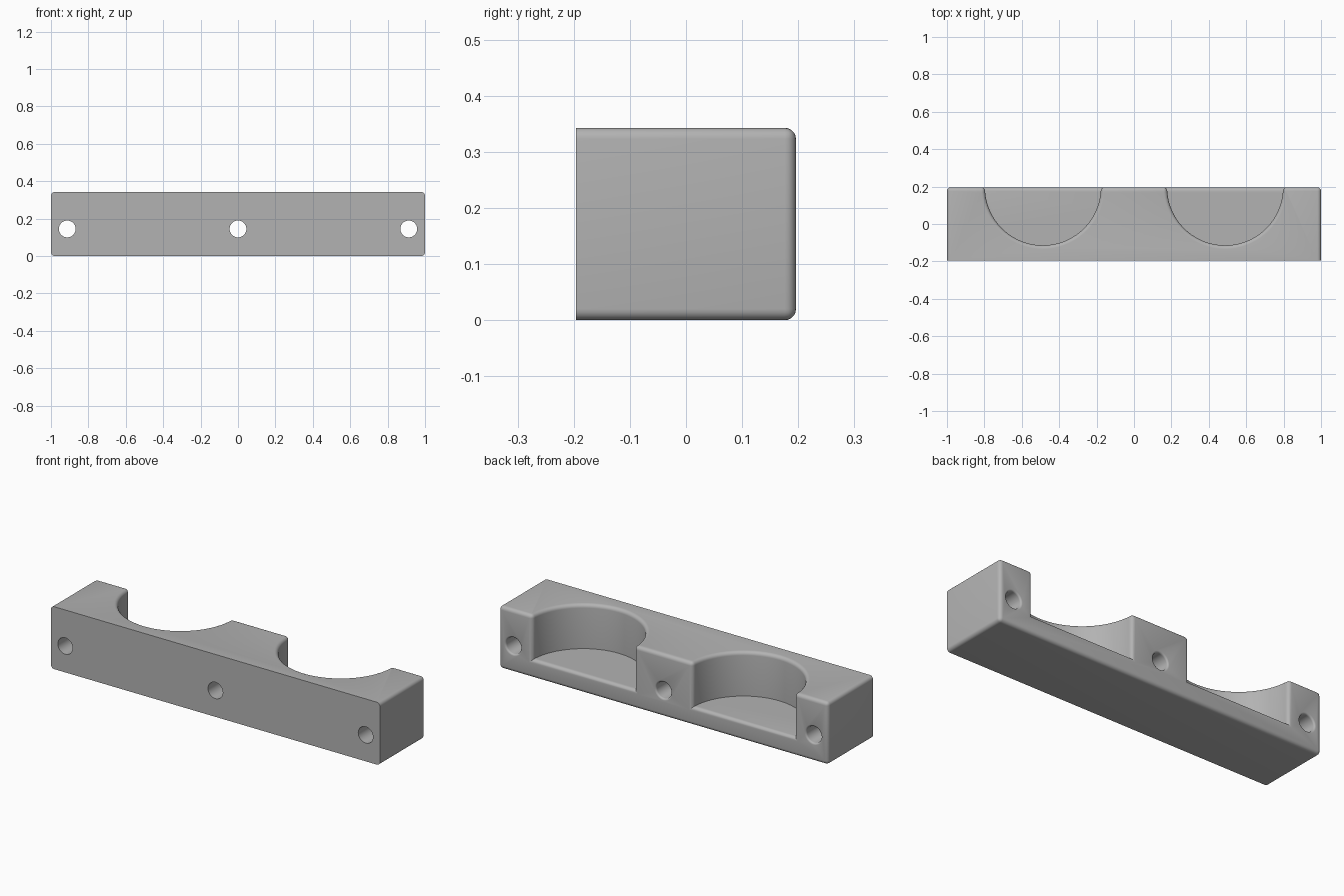
import bpy
import bmesh
import math
from mathutils import Matrix, Vector

if "Cube" in bpy.data.objects:
    bpy.data.objects.remove(bpy.data.objects["Cube"], do_unlink=True)

HALF_Y, HEIGHT, FILLET = 0.196, 0.343, 0.02
POCKET_X, POCKET_R, FLOOR = 0.487, 0.31, 0.1
HOLE_X, HOLE_Z, HOLE_R, HOLE_LIP = 0.913, 0.145, 0.045, 0.01

grey = bpy.data.materials.new("plain_grey")
grey.use_nodes = True
colour = (0.45, 0.45, 0.45, 1)
grey.diffuse_color = colour
grey.node_tree.nodes["Principled BSDF"].inputs["Base Color"].default_value = colour


def add_object(name, bm):
    bmesh.ops.recalc_face_normals(bm, faces=bm.faces)
    mesh = bpy.data.meshes.new(name)
    bm.to_mesh(mesh)
    bm.free()
    mesh.materials.append(grey)
    obj = bpy.data.objects.new(name, mesh)
    bpy.context.collection.objects.link(obj)
    return obj


def cut(target, cutter):
    bpy.context.view_layer.objects.active = target
    mod = target.modifiers.new("cut", "BOOLEAN")
    mod.operation = "DIFFERENCE"
    mod.solver = "EXACT"
    mod.object = cutter
    bpy.ops.object.modifier_apply(modifier=mod.name)
    bpy.data.objects.remove(cutter, do_unlink=True)


def pocket_cutter(x, steps=36):
    # Half disc open to the back, its ends run on past the back face
    arc = [Vector((x + POCKET_R * math.cos(a), HALF_Y + POCKET_R * math.sin(a), FLOOR))
           for a in (math.pi * (1 + i / steps) for i in range(steps + 1))]
    arc[0] += (arc[0] - arc[1]) * 2
    arc[-1] += (arc[-1] - arc[-2]) * 2
    bm = bmesh.new()
    face = bm.faces.new([bm.verts.new(p) for p in arc])
    moved = bmesh.ops.extrude_face_region(bm, geom=[face])["geom"]
    bmesh.ops.translate(bm, vec=(0, 0, HEIGHT),
                        verts=[v for v in moved if isinstance(v, bmesh.types.BMVert)])
    return add_object("pocket_cutter", bm)


def hole_cutter(x, sides=32):
    # Turned profile with a rounded flare at the back mouth
    profile = [(0, -HALF_Y - 0.1), (HOLE_R, -HALF_Y - 0.1)]
    for i in range(5):
        a = math.pi / 2 * i / 4
        profile.append((HOLE_R + HOLE_LIP * (1 - math.cos(a)),
                        HALF_Y - HOLE_LIP * (1 - math.sin(a))))
    end = HOLE_R + HOLE_LIP
    profile += [(end, HALF_Y + 0.1), (0, HALF_Y + 0.1)]
    bm = bmesh.new()
    verts = [bm.verts.new((x + r, y, HOLE_Z)) for r, y in profile]
    edges = [bm.edges.new(pair) for pair in zip(verts, verts[1:])]
    bmesh.ops.spin(bm, geom=verts + edges, cent=(x, 0, HOLE_Z), axis=(0, 1, 0),
                   angle=math.tau, steps=sides)
    bmesh.ops.remove_doubles(bm, verts=bm.verts, dist=1e-5)
    return add_object("hole_cutter", bm)


# Block with two half-round pockets
bm = bmesh.new()
bmesh.ops.create_cube(bm, size=1, matrix=Matrix.Translation((0, 0, HEIGHT / 2))
                      @ Matrix.Diagonal((2, HALF_Y * 2, HEIGHT, 1)))
block = add_object("holder_block", bm)
for side in (-1, 1):
    cut(block, pocket_cutter(side * POCKET_X))

# Round every outward edge except those around the flat front
bm = bmesh.new()
bm.from_mesh(block.data)
bmesh.ops.remove_doubles(bm, verts=bm.verts, dist=1e-5)
bmesh.ops.dissolve_limit(bm, angle_limit=0.01, verts=bm.verts, edges=bm.edges)
rounded = [e for e in bm.edges
           if e.is_manifold and e.calc_face_angle_signed() > math.radians(45)
           and not all(v.co.y < -HALF_Y + 0.001 for v in e.verts)]
bmesh.ops.bevel(bm, geom=rounded, offset=FILLET, offset_type="OFFSET", segments=5,
                profile=0.5, affect="EDGES", clamp_overlap=False)
bm.to_mesh(block.data)
bm.free()

# Three screw holes right through
for x in (-HOLE_X, 0, HOLE_X):
    cut(block, hole_cutter(x))

# Smooth the fillets, keep real corners sharp
bpy.ops.object.select_all(action="DESELECT")
block.select_set(True)
bpy.context.view_layer.objects.active = block
bpy.ops.object.shade_smooth_by_angle(angle=math.radians(30))
